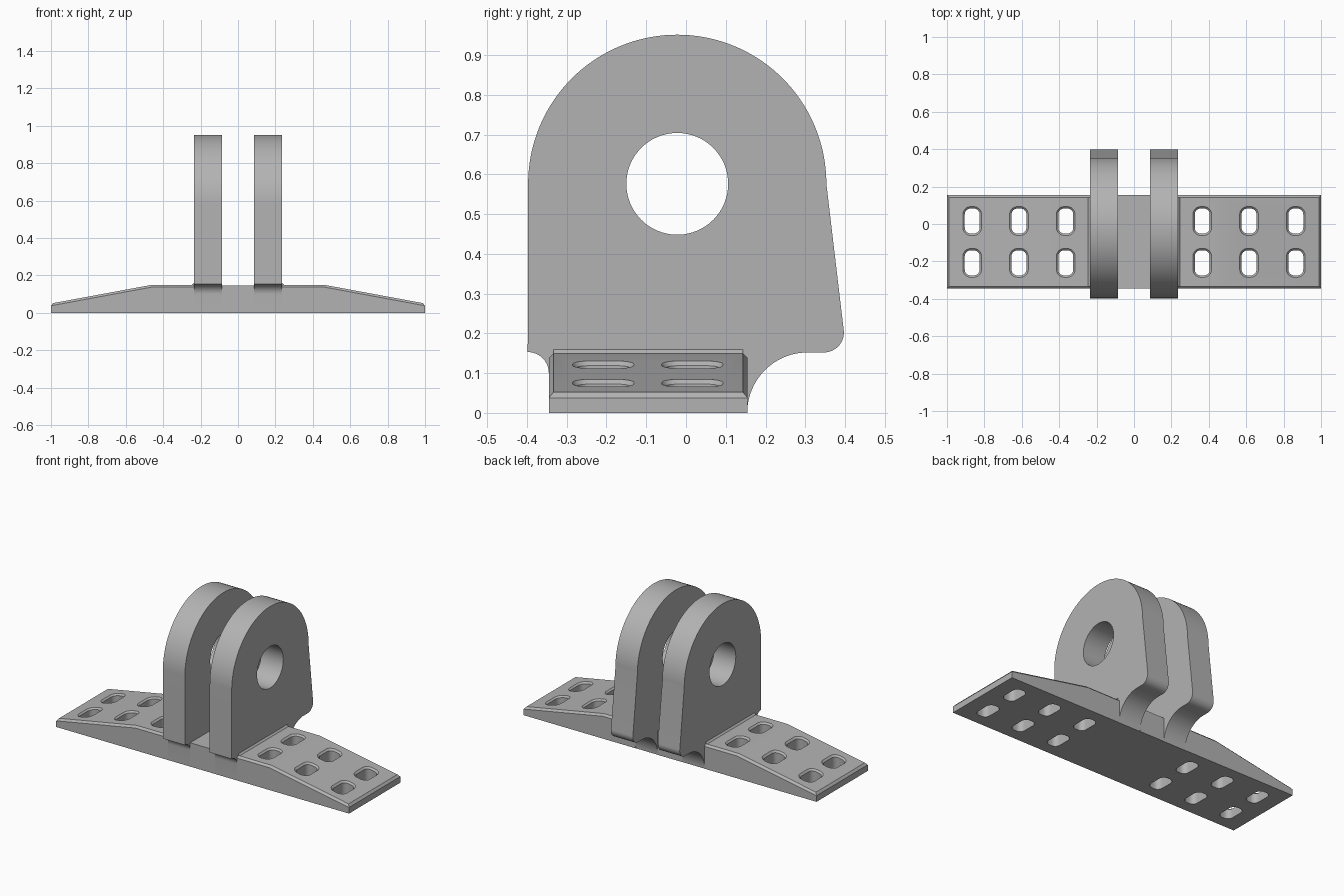
import bpy, bmesh
from math import cos, sin, radians

cube = bpy.data.objects.get("Cube")
if cube:
    bpy.data.objects.remove(cube, do_unlink=True)

grey = bpy.data.materials.new("bracket_grey")
grey.use_nodes = True
GREY = (0.45, 0.45, 0.45, 1)
grey.diffuse_color = GREY
grey.node_tree.nodes["Principled BSDF"].inputs["Base Color"].default_value = GREY

FRONT, BACK = -0.345, 0.155
INNER, OUTER = 0.085, 0.235      # x range of a lug
TOP, BEND = 0.15, 0.46           # base height, where the slope starts
PIN = (-0.022, 0.576)            # pin hole centre (y, z)


def arc(cy, cz, r, start, end, n):
    angles = [radians(start + (end - start) * i / n) for i in range(n + 1)]
    return [(cy + r * cos(a), cz + r * sin(a)) for a in angles]


def loft(bm, rings):
    """Skin a closed solid through rings of equal length."""
    loops = [[bm.verts.new(p) for p in ring] for ring in rings]
    n = len(loops[0])
    for a, b in zip(loops, loops[1:]):
        for i in range(n):
            j = (i + 1) % n
            bm.faces.new((a[i], a[j], b[j], b[i]))
    bm.faces.new(loops[0][::-1])
    bm.faces.new(loops[-1])


def finish(name, bm):
    bmesh.ops.recalc_face_normals(bm, faces=bm.faces)
    mesh = bpy.data.meshes.new(name)
    bm.to_mesh(mesh)
    bm.free()
    mesh.materials.append(grey)
    obj = bpy.data.objects.new(name, mesh)
    bpy.context.collection.objects.link(obj)
    return obj


def select(obj):
    bpy.ops.object.select_all(action="DESELECT")
    obj.select_set(True)
    bpy.context.view_layer.objects.active = obj


def cut(obj, cutter):
    select(obj)
    mod = obj.modifiers.new("cut", "BOOLEAN")
    mod.operation, mod.solver, mod.object = "DIFFERENCE", "EXACT", cutter
    bpy.ops.object.modifier_apply(modifier=mod.name)
    bpy.data.objects.remove(cutter, do_unlink=True)


def mirror_x(obj):
    select(obj)
    mod = obj.modifiers.new("mirror", "MIRROR")
    mod.use_mirror_merge = False
    bpy.ops.object.modifier_apply(modifier=mod.name)
    bpy.ops.object.shade_smooth_by_angle(angle=radians(25))


def prism_y(bm, profile, y0, y1):
    loft(bm, [[(x, y, z) for x, z in profile] for y in (y0, y1)])


def surface(x):
    return TOP - max(0, x - BEND) * 0.1 / (1 - BEND)


# Sloping base wing with chamfered top edges
bm = bmesh.new()
prism_y(bm, [(OUTER, 0), (1, 0), (1, 0.05), (BEND, TOP), (OUTER, TOP)], FRONT, BACK)


def rim(edge):
    a, b = (v.co for v in edge.verts)
    on_top = min(a.z, b.z) > 0.04
    return on_top and (abs(a.y - b.y) < 0.01 or min(a.x, b.x) > 0.99)


bmesh.ops.bevel(bm, geom=[e for e in bm.edges if rim(e)], offset=0.012,
                segments=1, affect="EDGES")
wings = finish("base_wings", bm)

# Rounded slots, flared where they meet the top surface
bm = bmesh.new()
for cx in (0.365, 0.615, 0.865):
    for cy in (0.016, -0.208):
        def slot(grow, lift):
            pts = []
            for k, (sx, sy) in enumerate([(1, 1), (-1, 1), (-1, -1), (1, -1)]):
                pts += arc(cx + sx * 0.008, cy + sy * 0.035, 0.032 + grow,
                           90 * k, 90 * k + 90, 8)
            return [(x, y, -0.05 if lift is None else surface(x) + lift) for x, y in pts]
        loft(bm, [slot(0, None), slot(0, -0.01), slot(0.02, 0.01)])
cut(wings, finish("slot_cutter", bm))
mirror_x(wings)

# Flat bridge between the two lugs
bm = bmesh.new()
prism_y(bm, [(-INNER, 0), (INNER, 0), (INNER, 0.147), (-INNER, 0.147)], FRONT, BACK)
finish("base_bridge", bm)

# Upright lugs: rounded top, slanted back, hollowed feet
outline = ([(FRONT, 0)]
           + arc(-0.398, 0.1, 0.053, 0, 90, 10)
           + arc(*PIN, 0.375, 180, 0, 72)
           + arc(0.347, 0.202, 0.05, 7, -90, 14)
           + arc(0.306, 0, 0.152, 90, 180, 24))
bm = bmesh.new()
loft(bm, [[(x, y, z) for y, z in outline] for x in (INNER, OUTER)])
lugs = finish("lugs", bm)

# Pin hole through each lug
bm = bmesh.new()
loft(bm, [[(x, y, z) for y, z in arc(*PIN, 0.128, 0, 360, 64)[:-1]]
          for x in (0, 0.4)])
cut(lugs, finish("pin_hole_cutter", bm))
mirror_x(lugs)

# Small weld strip where each lug meets its wing
bm = bmesh.new()
prism_y(bm, [(OUTER, TOP), (OUTER + 0.01, TOP), (OUTER, TOP + 0.01)],
        FRONT + 0.012, BACK - 0.012)
mirror_x(finish("lug_weld_strips", bm))
